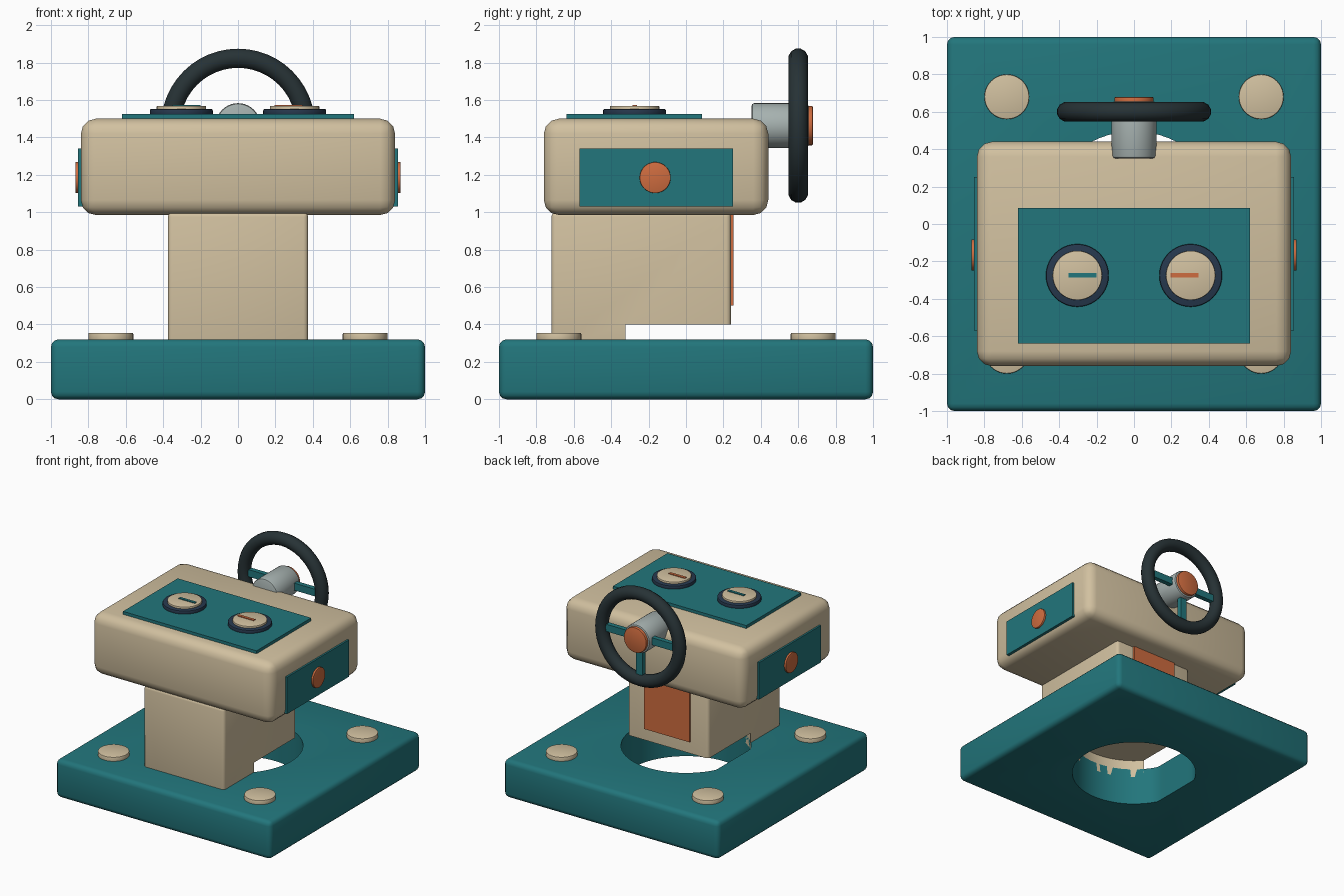
import bpy, bmesh, math
from mathutils import Matrix

if "Cube" in bpy.data.objects:
    bpy.data.objects.remove(bpy.data.objects["Cube"])

def material(name, rgb):
    m = bpy.data.materials.new(name)
    m.diffuse_color = (*rgb, 1)
    m.use_nodes = True
    m.node_tree.nodes["Principled BSDF"].inputs["Base Color"].default_value = m.diffuse_color
    return m

TEAL = material("teal", (0.016, 0.18, 0.20))
CREAM = material("cream", (0.64, 0.53, 0.35))
ORANGE = material("orange", (0.62, 0.15, 0.05))
NAVY = material("navy", (0.02, 0.04, 0.075))
RUBBER = material("rubber", (0.02, 0.032, 0.036))
STEEL = material("steel", (0.38, 0.44, 0.43))

def finish(name, bm, mat):
    bmesh.ops.recalc_face_normals(bm, faces=bm.faces)
    me = bpy.data.meshes.new(name)
    bm.to_mesh(me)
    bm.free()
    ob = bpy.data.objects.new(name, me)
    bpy.context.collection.objects.link(ob)
    if mat:
        me.materials.append(mat)
    smooth(ob)
    return ob

def activate(ob):
    bpy.ops.object.select_all(action='DESELECT')
    ob.select_set(True)
    bpy.context.view_layer.objects.active = ob

def smooth(ob):
    activate(ob)
    bpy.ops.object.shade_smooth_by_angle(angle=math.radians(35))

def box(name, x, y, z, mat, bevel=0.0, seg=3):
    """Box from (min, max) ranges with optional rounded edges."""
    bm = bmesh.new()
    bmesh.ops.create_cube(bm, size=1)
    for v in bm.verts:
        v.co = [r[0] if c < 0 else r[1] for c, r in zip(v.co, (x, y, z))]
    if bevel:
        bmesh.ops.bevel(bm, geom=bm.edges[:], offset=bevel, segments=seg,
                        profile=0.5, affect='EDGES')
    return finish(name, bm, mat)

def disc(name, axis, center, r, span, mat, bevel=0.0, seg=40):
    """Cylinder along an axis between span[0] and span[1]; center gives the other coordinates."""
    bm = bmesh.new()
    bmesh.ops.create_cone(bm, cap_ends=True, segments=seg, radius1=r, radius2=r,
                          depth=abs(span[1] - span[0]))
    if bevel:
        rims = [e for e in bm.edges if abs(e.verts[0].co.z - e.verts[1].co.z) < 1e-6]
        bmesh.ops.bevel(bm, geom=rims, offset=bevel, segments=2, profile=0.5, affect='EDGES')
    mid = (span[0] + span[1]) / 2
    if axis == 'X':
        rot, loc = Matrix.Rotation(math.pi / 2, 4, 'Y'), (mid, *center)
    elif axis == 'Y':
        rot, loc = Matrix.Rotation(math.pi / 2, 4, 'X'), (center[0], mid, center[1])
    else:
        rot, loc = Matrix(), (*center, mid)
    bm.transform(Matrix.Translation(loc) @ rot)
    return finish(name, bm, mat)

# base plate and pillar
base = box("base_plate", (-1, 1), (-1, 1), (0, 0.32), TEAL, 0.04)
pillar = box("pillar", (-0.375, 0.375), (-0.72, 0.24), (0.25, 1.0), CREAM, 0.025)

# round socket cut through both, with a flat on its left side
cutter = disc("socket_cutter", 'Z', (0, 0), 0.495, (-0.2, 0.4), None, seg=64)
for v in cutter.data.vertices:
    v.co.x = max(v.co.x, -0.44)
for ob in (base, pillar):
    mod = ob.modifiers.new("socket", 'BOOLEAN')
    mod.operation, mod.solver, mod.object = 'DIFFERENCE', 'EXACT', cutter
    activate(ob)
    while ob.modifiers[0] != mod:
        bpy.ops.object.modifier_move_up(modifier=mod.name)
    bpy.ops.object.modifier_apply(modifier=mod.name)
    smooth(ob)
bpy.data.objects.remove(cutter)

# corner studs on the base
for sx in (-1, 1):
    for sy in (-1, 1):
        disc("corner_stud", 'Z', (0.68 * sx, 0.68 * sy), 0.12, (0.3, 0.355), CREAM, 0.006)

# head block and panels
box("head", (-0.84, 0.84), (-0.76, 0.44), (0.985, 1.50), CREAM, 0.08, 3)
box("back_panel", (-0.21, 0.21), (0.22, 0.255), (0.5, 1.02), ORANGE)
box("top_panel", (-0.62, 0.62), (-0.64, 0.085), (1.48, 1.525), TEAL)

# side panels with a button, dials with a needle
for s, side, needle in ((-1, "left", TEAL), (1, "right", ORANGE)):
    box(side + "_panel", sorted((s * 0.82, s * 0.855)), (-0.57, 0.25), (1.03, 1.34), TEAL)
    disc(side + "_button", 'X', (-0.165, 1.185), 0.083, (s * 0.84, s * 0.87), ORANGE, 0.004)
    dial = (0.303 * s, -0.275)
    disc(side + "_dial_ring", 'Z', dial, 0.168, (1.515, 1.552), NAVY, 0.008)
    disc(side + "_dial_face", 'Z', dial, 0.132, (1.54, 1.568), CREAM, 0.004)
    nx = -0.275 if s < 0 else 0.27
    box(side + "_dial_needle", (nx - 0.075, nx + 0.075), (-0.287, -0.263), (1.56, 1.574), needle)

# steering wheel rim
WZ, WY, MAJOR, MINOR = 1.463, 0.6, 0.36, 0.053
bm = bmesh.new()
section = [bm.verts.new((MAJOR + MINOR * math.cos(a), WY + MINOR * math.sin(a), WZ))
           for a in (2 * math.pi * (i + 0.5) / 12 for i in range(12))]
ring = [bm.edges.new((section[i - 1], section[i])) for i in range(12)]
bmesh.ops.spin(bm, geom=section + ring, cent=(0, WY, WZ), axis=(0, 1, 0),
               angle=2 * math.pi, steps=48, use_merge=True)
bmesh.ops.remove_doubles(bm, verts=bm.verts[:], dist=1e-4)
finish("wheel_rim", bm, RUBBER)

# hub, cap and three spokes
disc("wheel_hub", 'Y', (0, WZ), 0.12, (0.35, 0.655), STEEL, 0.015)
disc("hub_cap", 'Y', (0, WZ), 0.105, (0.64, 0.678), ORANGE, 0.005)
H = 0.03
box("spoke_left", (-0.35, -0.08), (0.58, 0.62), (WZ - H, WZ + H), TEAL)
box("spoke_right", (0.08, 0.35), (0.58, 0.62), (WZ - H, WZ + H), TEAL)
box("spoke_lower", (-H, H), (0.58, 0.62), (WZ - 0.35, WZ - 0.08), TEAL)
